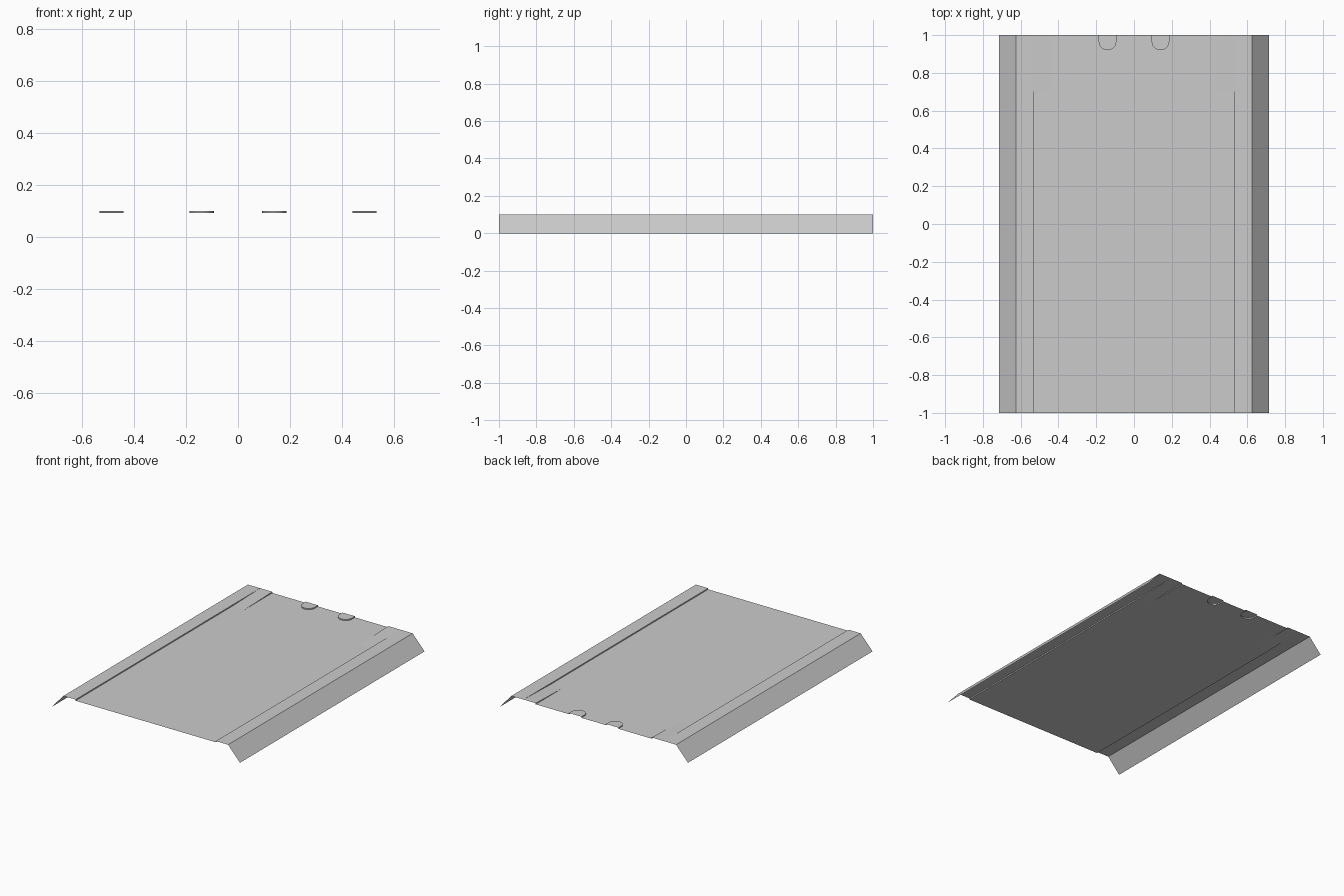
import bpy
import math

if "Cube" in bpy.data.objects:
    bpy.data.objects.remove(bpy.data.objects["Cube"])

TOP, FLOOR = 0.10, 0.092         # raised level and recessed panel level
INNER, STEP, RIDGE, EDGE = 0.44, 0.532, 0.625, 0.715
RAMP_Y = 0.70
TAB_X, TAB_R, TAB_Y = 0.14, 0.047, 0.967


def make(name, faces):
    """Build a thin sheet object from a list of polygons."""
    verts, polys, index = [], [], {}
    for face in faces:
        poly = []
        for p in face:
            key = tuple(round(c, 5) for c in p)
            if key not in index:
                index[key] = len(verts)
                verts.append(key)
            poly.append(index[key])
        polys.append(poly)
    mesh = bpy.data.meshes.new(name)
    mesh.from_pydata(verts, [], polys)
    mesh.update()
    obj = bpy.data.objects.new(name, mesh)
    bpy.context.collection.objects.link(obj)
    return obj


def mirrored(face, side):
    """Mirror in x and keep the winding consistent."""
    out = [(side * x, y, z) for x, y, z in face]
    return out if side > 0 else out[::-1]


def tab_outline(cx, z):
    """U-shaped outline open at the back edge, left to right."""
    arc = [(cx + TAB_R * math.cos(math.pi + math.pi * i / 12),
            TAB_Y + TAB_R * math.sin(math.pi + math.pi * i / 12), z) for i in range(13)]
    return [(cx - TAB_R, 1, z)] + arc + [(cx + TAB_R, 1, z)]


# Recessed panel with openings beneath the two tabs
back = tab_outline(-TAB_X, FLOOR) + tab_outline(TAB_X, FLOOR)
panel = [(-STEP, -1, FLOOR), (STEP, -1, FLOOR), (STEP, RAMP_Y, FLOOR),
         (INNER, RAMP_Y, FLOOR), (INNER, 1, FLOOR)] + back[::-1] + [
         (-INNER, 1, FLOOR), (-INNER, RAMP_Y, FLOOR), (-STEP, RAMP_Y, FLOOR)]
make("recessed_panel", [panel])

for side, label in ((1, "right"), (-1, "left")):
    # Raised rail: step wall, flat border and sloping flange
    rail = [
        [(STEP, -1, FLOOR), (STEP, -1, TOP), (STEP, 1, TOP), (STEP, RAMP_Y, FLOOR)],
        [(STEP, -1, TOP), (RIDGE, -1, TOP), (RIDGE, 1, TOP), (STEP, 1, TOP)],
        [(RIDGE, -1, TOP), (EDGE, -1, 0), (EDGE, 1, 0), (RIDGE, 1, TOP)],
    ]
    make(label + "_rail", [mirrored(f, side) for f in rail])

    # Shallow ramp rising to the border at the back corner
    ramp = [
        [(INNER, RAMP_Y, FLOOR), (STEP, RAMP_Y, FLOOR), (STEP, 1, TOP), (INNER, 1, TOP)],
        [(INNER, RAMP_Y, FLOOR), (INNER, 1, TOP), (INNER, 1, FLOOR)],
    ]
    make(label + "_ramp", [mirrored(f, side) for f in ramp])

    # Raised rounded tab on the back edge
    low, high = tab_outline(side * TAB_X, FLOOR), tab_outline(side * TAB_X, TOP)
    walls = [[low[i], low[i + 1], high[i + 1], high[i]] for i in range(len(low) - 1)]
    make(label + "_tab", [high] + walls)
